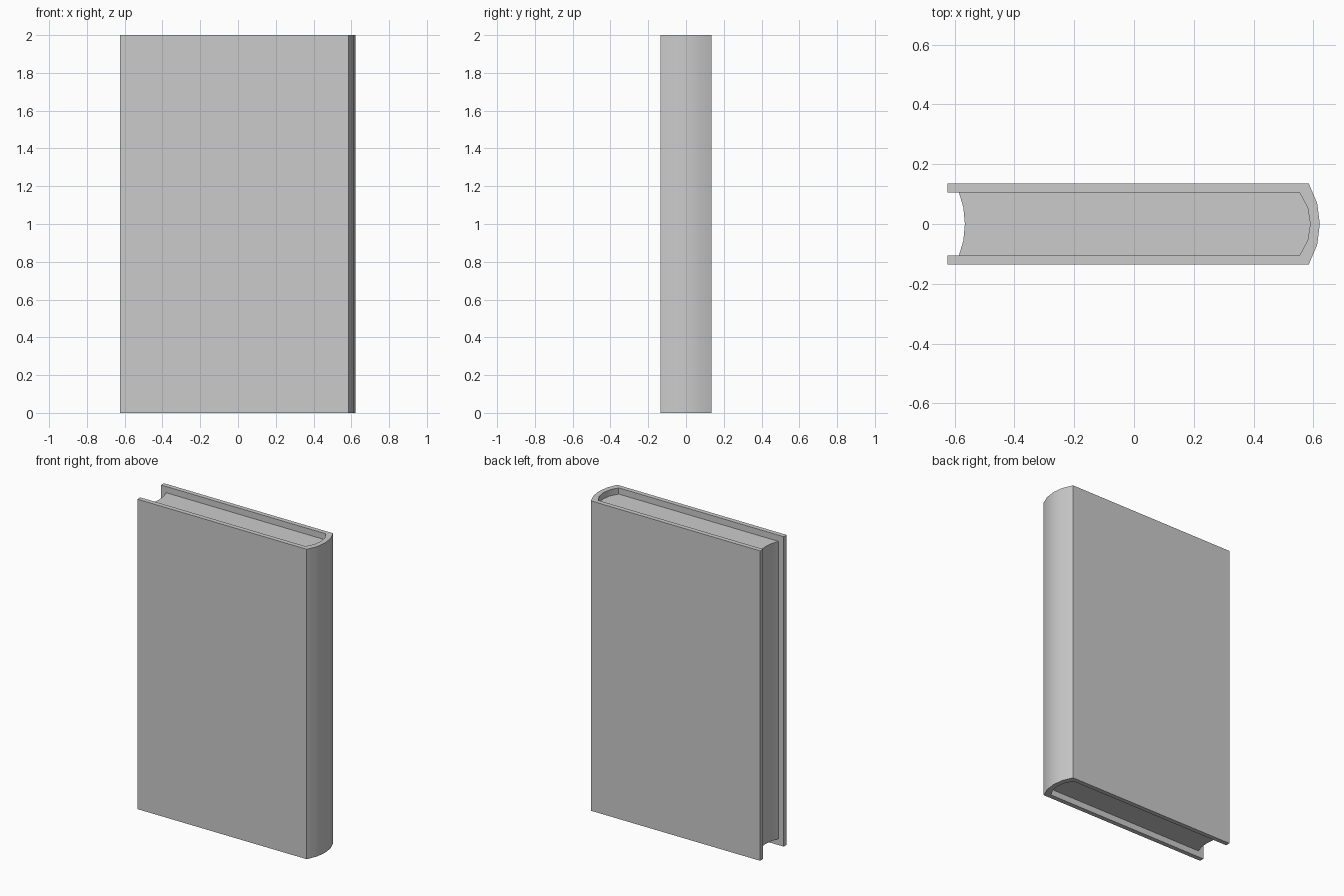
import bpy, bmesh

cube = bpy.data.objects.get("Cube")
if cube:
    bpy.data.objects.remove(cube, do_unlink=True)

grey = bpy.data.materials.new("plain_grey")
grey.use_nodes = True
GREY = (0.6, 0.6, 0.6, 1)
grey.diffuse_color = GREY
grey.node_tree.nodes["Principled BSDF"].inputs["Base Color"].default_value = GREY


def mirrored(half):
    """Complete a half outline (y from + to 0) with its reflection."""
    return half + [(x, -y) for x, y in reversed(half) if y > 0]


def extrude_profile(name, outline, z0, z1):
    """Stand a flat outline up between two heights."""
    bm = bmesh.new()
    face = bm.faces.new([bm.verts.new((x, y, z0)) for x, y in outline])
    top = bmesh.ops.extrude_face_region(bm, geom=[face])["geom"]
    verts = [v for v in top if isinstance(v, bmesh.types.BMVert)]
    bmesh.ops.translate(bm, verts=verts, vec=(0, 0, z1 - z0))
    bmesh.ops.recalc_face_normals(bm, faces=bm.faces)
    mesh = bpy.data.meshes.new(name)
    bm.to_mesh(mesh)
    bm.free()
    mesh.materials.append(grey)
    obj = bpy.data.objects.new(name, mesh)
    bpy.context.collection.objects.link(obj)
    bpy.ops.object.select_all(action="DESELECT")
    obj.select_set(True)
    bpy.context.view_layer.objects.active = obj
    bpy.ops.object.shade_smooth_by_angle(angle=0.52)
    return obj


# Rounded spine curves and hollow fore edge, from the back to the middle
outer = mirrored([(0.585, 0.135), (0.613, 0.07), (0.622, 0)])
inner = mirrored([(0.554, 0.105), (0.581, 0.055), (0.59, 0)])
fore_edge = mirrored([(-0.586, 0.105), (-0.571, 0.055), (-0.566, 0)])

# Cover: two boards joined by the spine, one continuous wall
EDGE = -0.624
extrude_profile(
    "cover",
    [(EDGE, 0.135)] + outer + [(EDGE, -0.135), (EDGE, -0.105)]
    + inner[::-1] + [(EDGE, 0.105)],
    0, 2)

# Page block, set in from the top and bottom of the cover
extrude_profile("pages", inner + fore_edge[::-1], 0.04, 1.96)
